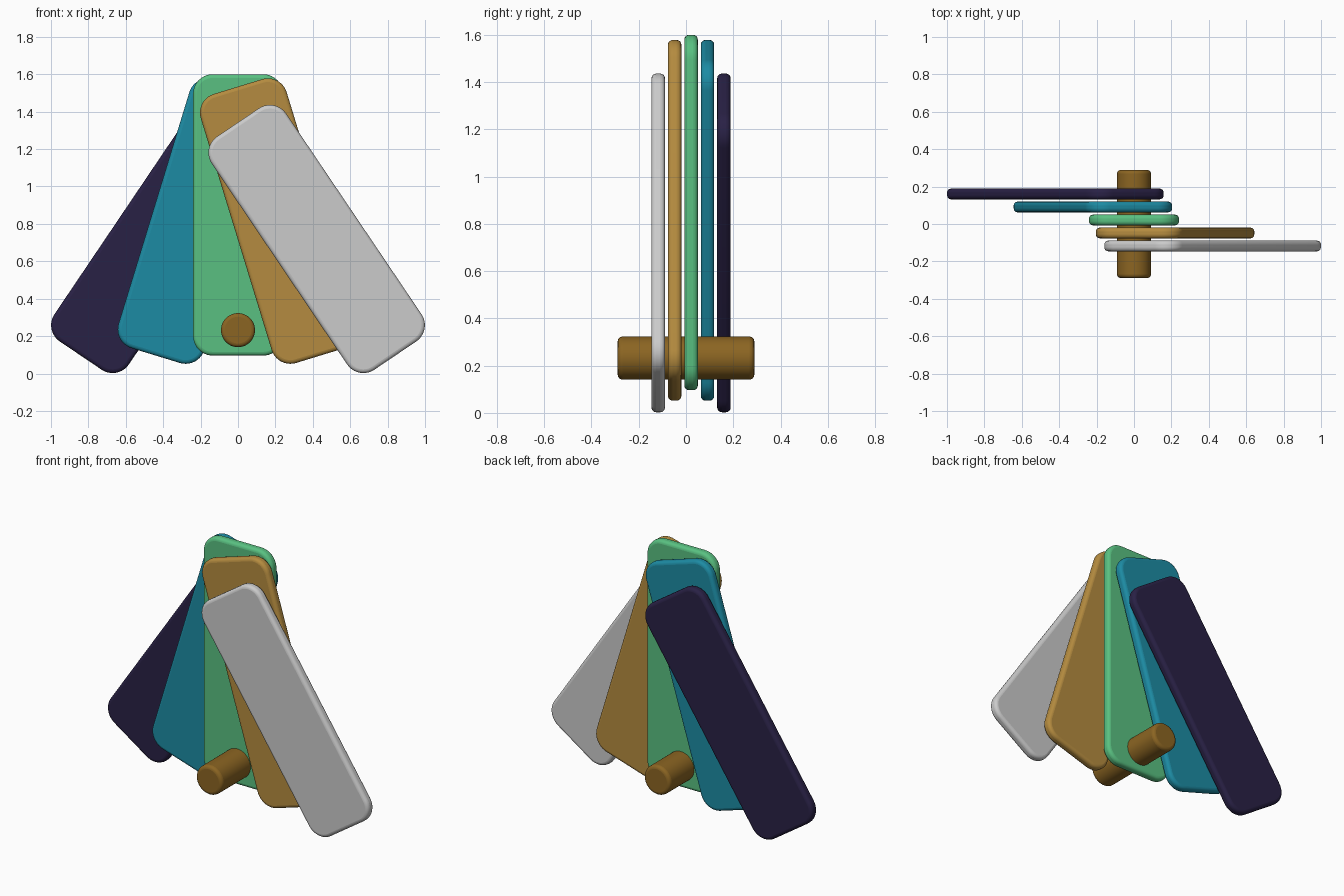
import bpy, bmesh
from math import sin, cos, radians, pi
from mathutils import Matrix

if "Cube" in bpy.data.objects:
    bpy.data.objects.remove(bpy.data.objects["Cube"])

LENGTH, WIDTH, THICK, CORNER = 1.504, 0.48, 0.057, 0.105
PIVOT_Z = 0.096


def finish(obj, colour, bevel):
    # Colour, rounded rim and smooth shading
    mat = bpy.data.materials.new(obj.name + "_colour")
    mat.diffuse_color = (*colour, 1)
    mat.use_nodes = True
    mat.node_tree.nodes["Principled BSDF"].inputs["Base Color"].default_value = mat.diffuse_color
    obj.data.materials.append(mat)
    mod = obj.modifiers.new("rim", 'BEVEL')
    mod.width, mod.segments = bevel, 4
    mod.limit_method, mod.angle_limit = 'ANGLE', radians(40)
    bpy.ops.object.select_all(action='DESELECT')
    obj.select_set(True)
    bpy.context.view_layer.objects.active = obj
    bpy.ops.object.shade_smooth_by_angle(angle=radians(35))


def new_object(name, bm):
    bmesh.ops.recalc_face_normals(bm, faces=bm.faces)
    mesh = bpy.data.meshes.new(name)
    bm.to_mesh(mesh)
    bm.free()
    obj = bpy.data.objects.new(name, mesh)
    bpy.context.collection.objects.link(obj)
    return obj


def blade(name, angle, y, colour, steps=10):
    # Rounded rectangle in the xz plane, extruded along y
    bm = bmesh.new()
    verts = []
    for i, (sx, sz) in enumerate([(1, 1), (-1, 1), (-1, -1), (1, -1)]):
        for k in range(steps + 1):
            a = (i + k / steps) * pi / 2
            verts.append(bm.verts.new((
                sx * (WIDTH / 2 - CORNER) + CORNER * cos(a), -THICK / 2,
                sz * (LENGTH / 2 - CORNER) + CORNER * sin(a))))
    face = bm.faces.new(verts)
    ext = bmesh.ops.extrude_face_region(bm, geom=[face])
    bmesh.ops.translate(bm, vec=(0, THICK, 0), verts=[
        v for v in ext["geom"] if isinstance(v, bmesh.types.BMVert)])
    obj = new_object(name, bm)
    # Centres sit on an arc around the base, tops lean inwards
    t = radians(angle)
    obj.location = (LENGTH / 2 * sin(t), y, PIVOT_Z + LENGTH / 2 * cos(t))
    obj.rotation_euler = (0, -t, 0)
    finish(obj, colour, 0.02)


# Fan of five blades, front to back
blades = [("white", (0.75, 0.74, 0.73)), ("gold", (0.46, 0.26, 0.05)),
          ("green", (0.10, 0.53, 0.22)), ("teal", (0.012, 0.26, 0.37)),
          ("dark", (0.022, 0.015, 0.06))]
for i, (label, colour) in enumerate(blades):
    blade(label + "_blade", 34 - 17 * i, 0.0215 + 0.0695 * (i - 2), colour)

# Pin through the lower end of the fan
bm = bmesh.new()
bmesh.ops.create_cone(bm, cap_ends=True, segments=48, radius1=0.091,
                      radius2=0.091, depth=0.578,
                      matrix=Matrix.Rotation(pi / 2, 4, 'X'))
pin = new_object("pivot_pin", bm)
pin.location = (0, 0, 0.232)
finish(pin, (0.26, 0.13, 0.016), 0.02)
